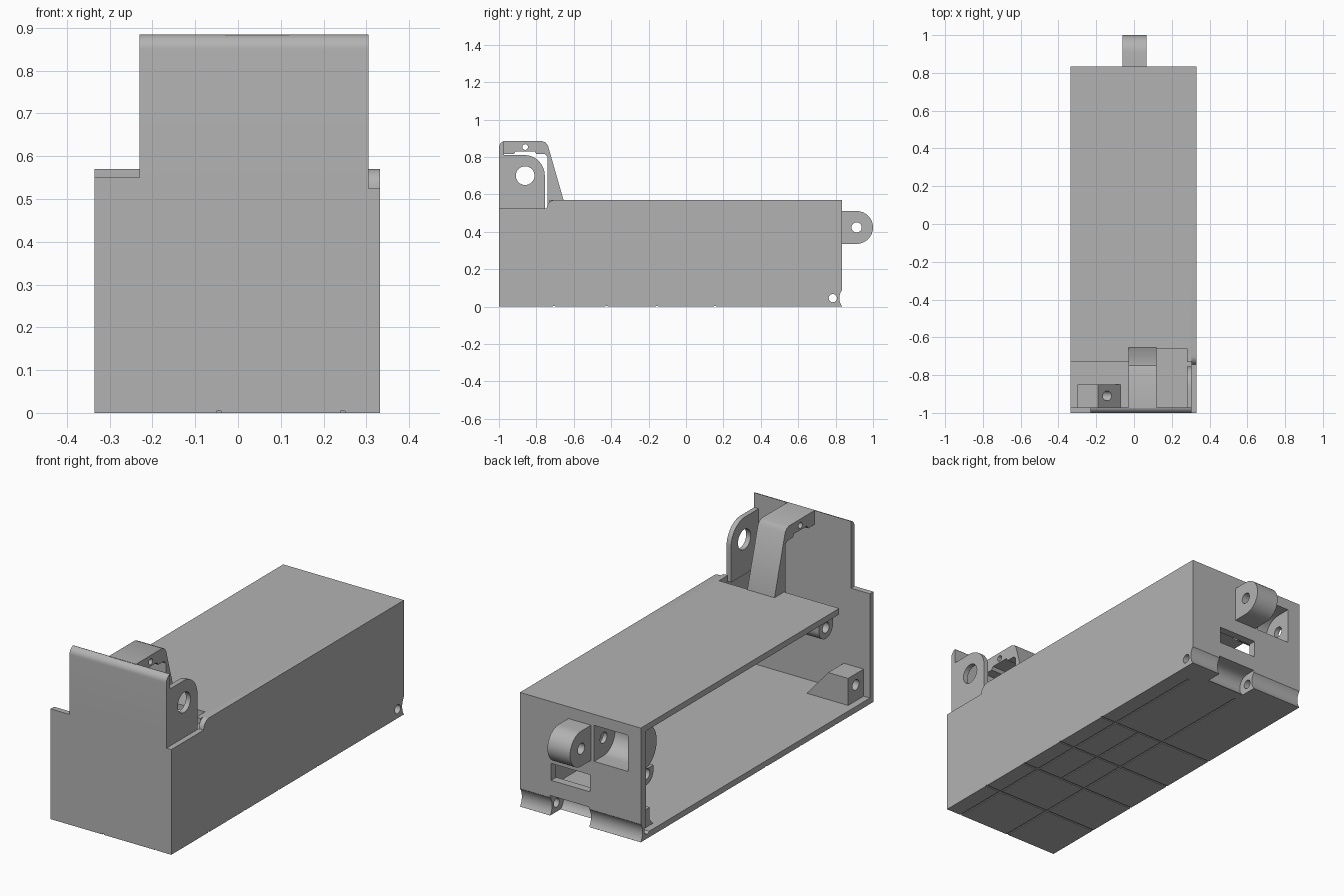
import bpy, bmesh, math

if "Cube" in bpy.data.objects:
    bpy.data.objects.remove(bpy.data.objects["Cube"], do_unlink=True)

grey = bpy.data.materials.new("plain grey")
grey.use_nodes = True
COLOUR = (0.45, 0.45, 0.45, 1)
grey.diffuse_color = COLOUR
for node in grey.node_tree.nodes:
    if node.type == 'BSDF_PRINCIPLED':
        node.inputs["Base Color"].default_value = COLOUR


def prism(name, pts, lo, hi, axis='X'):
    """Extrude a profile along X (points are y, z) or along Y (points are x, z)."""
    def place(p, d):
        return (d, p[0], p[1]) if axis == 'X' else (p[0], d, p[1])
    bm = bmesh.new()
    face = bm.faces.new([bm.verts.new(place(p, lo)) for p in pts])
    ext = bmesh.ops.extrude_face_region(bm, geom=[face])
    moved = [v for v in ext["geom"] if isinstance(v, bmesh.types.BMVert)]
    bmesh.ops.translate(bm, verts=moved, vec=place((0, 0), hi - lo))
    bmesh.ops.recalc_face_normals(bm, faces=bm.faces)
    mesh = bpy.data.meshes.new(name)
    bm.to_mesh(mesh)
    bm.free()
    mesh.materials.append(grey)
    ob = bpy.data.objects.new(name, mesh)
    bpy.context.scene.collection.objects.link(ob)
    return ob


def box(name, x0, x1, y0, y1, z0, z1):
    return prism(name, [(y0, z0), (y1, z0), (y1, z1), (y0, z1)], x0, x1)


def arc(cy, cz, r, a0, a1, n=16):
    angles = [math.radians(a0 + (a1 - a0) * i / n) for i in range(n + 1)]
    return [(cy + r * math.cos(a), cz + r * math.sin(a)) for a in angles]


def rod(name, cy, cz, r, x0, x1):
    return prism(name, arc(cy, cz, r, 0, 360, 32)[:-1], x0, x1)


def cut(ob, cutter):
    """Subtract the cutter from the part, then discard the cutter."""
    mod = ob.modifiers.new("cut", 'BOOLEAN')
    mod.operation = 'DIFFERENCE'
    mod.solver = 'EXACT'
    mod.object = cutter
    bpy.context.view_layer.update()
    deps = bpy.context.evaluated_depsgraph_get()
    mesh = bpy.data.meshes.new_from_object(ob.evaluated_get(deps))
    ob.modifiers.clear()
    ob.data = mesh
    bpy.data.objects.remove(cutter, do_unlink=True)


def drill(ob, cy, cz, r, x0=-1, x1=1):
    cut(ob, rod("drill", cy, cz, r, x0, x1))


parts = []
LEFT, RIGHT, BACK, ROOF = -0.335, 0.332, 0.835, 0.57

# Hollow case, open along one long side
case = box("case", LEFT, RIGHT, -1, BACK, 0, ROOF)
parts.append(case)
cut(case, box("hollow", -0.5, 0.305, -0.972, 0.795, 0.03, 0.54))
cut(case, box("top_opening", -0.5, 0.305, -0.972, -0.73, 0.4, 0.7))
cut(case, box("front_lip", -0.5, 0.305, -1.1, -0.9, 0.55, 0.7))
cut(case, box("roof_notch", 0.12, 0.28, -0.8, -0.66, 0.4, 0.7))
cut(case, prism("wall_step", [(-1.1, 0.525)] + arc(-0.7, 0.525, 0.045, 180, 90, 8)
                + [(-0.7, 0.7), (-1.1, 0.7)], 0.305, 0.5))

# Openings in the back wall
cut(case, box("pocket_window", -0.264, -0.077, 0.7, 0.9, 0.335, 0.515))
cut(case, box("slot", -0.055, 0.16, 0.7, 0.9, 0.177, 0.262))
drill(case, 0.895, 0.045, 0.075)

# Hinge block inside the back lower edge
hinge_block = prism("hinge_block", [(0.69, 0.03), (0.715, 0.06), (0.715, 0.12),
                                    (0.796, 0.12), (0.796, 0.03)], -0.3, 0.306)
parts.append(hinge_block)
for ob in (case, hinge_block):
    drill(ob, 0.785, 0.045, 0.055, -0.05, 0.165)
    cut(ob, box("hinge_gap", -0.05, 0.165, 0.785, 0.9, -0.1, 0.1))
    drill(ob, 0.785, 0.045, 0.022)

# Fine grooves under the floor
for y in (-0.705, -0.425, -0.155, 0.155):
    cut(case, box("groove", -0.5, 0.5, y - 0.005, y + 0.005, -0.1, 0.004))
for x in (-0.045, 0.245):
    cut(case, box("groove", x - 0.005, x + 0.005, -1.1, 0.7, -0.1, 0.004))
cut(case, box("groove", 0.095, 0.105, -0.425, 0.155, -0.1, 0.004))

# Raised front plate with a rounded top edge
parts.append(prism("front_plate", [(-1, 0.55), (-0.972, 0.55), (-0.972, 0.885)]
                   + arc(-0.965, 0.85, 0.035, 100, 180, 8), -0.23, 0.305))

# Side ear with a round hole
ear = prism("side_ear", [(-1, 0.525), (-0.755, 0.525)] + arc(-0.865, 0.7, 0.11, 0, 90)
            + [(-0.955, 0.81), (-1, 0.81)], 0.28, 0.305)
drill(ear, -0.86, 0.70, 0.05)
parts.append(ear)

# Hooked arm from the roof to the front plate
arm = prism("hooked_arm", [(-0.975, 0.885), (-0.77, 0.885), (-0.75, 0.877), (-0.738, 0.86),
                           (-0.655, ROOF), (-0.655, 0.545), (-0.74, 0.545), (-0.74, 0.8),
                           (-0.755, 0.815), (-0.8, 0.815), (-0.81, 0.83), (-0.91, 0.83),
                           (-0.92, 0.815), (-0.975, 0.815)], -0.03, 0.12)
drill(arm, -0.86, 0.853, 0.015)
parts.append(arm)

# Back lug
lug = prism("back_lug", [(0.82, 0.335)] + arc(0.912, 0.423, 0.088, -90, 90)
            + [(0.82, 0.511)], -0.06, 0.065)
drill(lug, 0.912, 0.423, 0.027)
parts.append(lug)

# Rounded pocket behind the back wall
pocket = prism("back_pocket", [(0.797, 0.54)] + arc(0.76, 0.425, 0.115, 90, 270)
               + [(0.797, 0.31)], -0.29, -0.055)
cut(pocket, prism("pocket_space", [(0.9, 0.515)] + arc(0.76, 0.425, 0.09, 90, 270)
                  + [(0.9, 0.335)], -0.264, -0.077))
drill(pocket, 0.76, 0.425, 0.027)
parts.append(pocket)

# Screw bosses along the open side
floor_boss = prism("floor_boss", [(-0.3, 0.028), (-0.07, 0.028), (-0.19, 0.165),
                                  (-0.3, 0.165)], -0.975, -0.85, 'Y')
drill(floor_boss, -0.91, 0.11, 0.026)
parts.append(floor_boss)
for name, y, z, top in (("roof_boss", -0.675, 0.485, 0.545), ("back_boss", 0.74, 0.295, 0.32)):
    boss = prism(name, [(y - 0.055, top)] + arc(y, z, 0.055, 180, 360) + [(y + 0.055, top)],
                 -0.3, -0.15)
    drill(boss, y, z, 0.026)
    parts.append(boss)

# Smooth round surfaces, keep edges sharp
bpy.ops.object.select_all(action='DESELECT')
for ob in parts:
    ob.select_set(True)
bpy.context.view_layer.objects.active = case
bpy.ops.object.shade_smooth_by_angle(angle=math.radians(30))
